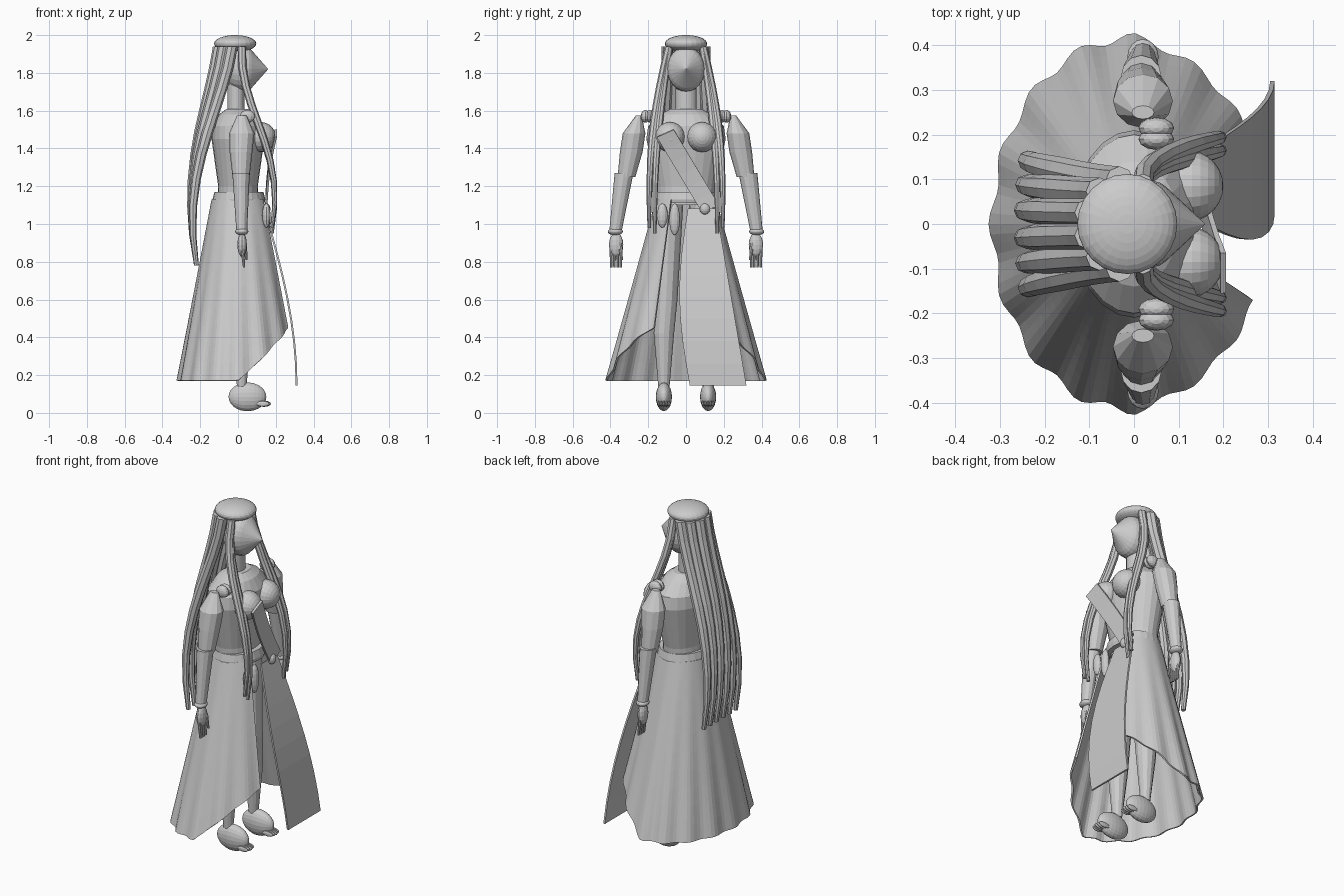
import bpy, bmesh
from math import sin, cos, pi, radians, hypot
from mathutils import Matrix, Vector
from mathutils.geometry import interpolate_bezier

default_cube = bpy.data.objects.get("Cube")
if default_cube:
    bpy.data.objects.remove(default_cube)

material = bpy.data.materials.new("plain_grey")
material.use_nodes = True
grey = (.6, .6, .6, 1)
material.diffuse_color = grey
material.node_tree.nodes["Principled BSDF"].inputs["Base Color"].default_value = grey


def finish(name, bm, thickness=None):
    bmesh.ops.recalc_face_normals(bm, faces=bm.faces)
    mesh = bpy.data.meshes.new(name)
    bm.to_mesh(mesh)
    bm.free()
    mesh.materials.append(material)
    part = bpy.data.objects.new(name, mesh)
    bpy.context.scene.collection.objects.link(part)
    if thickness:
        solidify = part.modifiers.new("thickness", "SOLIDIFY")
        solidify.thickness = thickness
        solidify.offset = 0


def loft(name, rings, sides=12):
    """Skin level elliptical rings, each given as centre, x radius, y radius."""
    bm = bmesh.new()
    loops = []
    for centre, radius_x, radius_y in rings:
        angles = [2 * pi * step / sides for step in range(sides)]
        loops.append([bm.verts.new(Vector(centre) + Vector((radius_x * cos(angle), radius_y * sin(angle), 0)))
                      for angle in angles])
    for upper, lower in zip(loops, loops[1:]):
        for side in range(sides):
            bm.faces.new((upper[side - 1], upper[side], lower[side], lower[side - 1]))
    bm.faces.new(loops[0])
    bm.faces.new(loops[-1])
    finish(name, bm)


def lathe(name, centre_x, rows, sides=24):
    loft(name, [((centre_x, 0, height), depth, width) for height, depth, width in rows], sides)


def ball(name, centre, radii, segments=20, facing_front=False, reshape=None):
    bm = bmesh.new()
    bmesh.ops.create_uvsphere(bm, u_segments=segments, v_segments=segments * 2 // 3, radius=1)
    if facing_front:
        bm.transform(Matrix.Rotation(pi / 2, 4, "Y"))
    bm.transform(Matrix.Diagonal((*radii, 1)))
    if reshape:
        for vert in bm.verts:
            reshape(vert.co)
    bm.transform(Matrix.Translation(centre))
    finish(name, bm)


def sheet(name, surface, columns, rows, thickness):
    """Thin cloth from a function of the two fractions across and down."""
    bm = bmesh.new()
    grid = [[bm.verts.new(surface(column / columns, row / rows)) for column in range(columns + 1)]
            for row in range(rows + 1)]
    for upper, lower in zip(grid, grid[1:]):
        for column in range(columns):
            bm.faces.new((upper[column], upper[column + 1], lower[column + 1], lower[column]))
    finish(name, bm, thickness)


def lock(name, start, start_handle, end_handle, end, thickness):
    """Strand of hair along a curve, thin at the root and pointed at the tip."""
    points = interpolate_bezier(*map(Vector, (start, start_handle, end_handle, end)), 10)
    rings = []
    for index, point in enumerate(points):
        remaining = 1 - index / len(points)
        radius = thickness * min(1, remaining ** .5 * 1.3)
        rings.append((point, radius, radius))
    loft(name, rings, sides=8)


# Head with a face drawn out to a point, cap and neck
def point_face(co):
    if co.x > .045:
        spread = hypot(co.y / .1, co.z / .12)
        co.x = .045 + .095 * max(0, 1 - spread / .9)


ball("head", (.02, 0, 1.82), (.1, .1, .12), segments=24, facing_front=True, reshape=point_face)
ball("cap", (-.015, 0, 1.955), (.112, .112, .045), segments=24)
lathe("neck", -.01, [(1.55, .045, .055), (1.75, .045, .055)])

# Torso and belt
lathe("torso", 0, [(1.1, .11, .15), (1.2, .105, .155), (1.45, .14, .21),
                   (1.52, .135, .2), (1.58, .1, .14), (1.61, .06, .08)])
lathe("belt", .005, [(1.11, .135, .16), (1.13, .14, .165), (1.17, .13, .155)])


# Diagonal chest strap running into the belt
def strap_surface(across, down):
    offset = across - .5
    return (.15 + .05 * (1 - down) ** 2, -.11 + .24 * down + .09 * offset, 1.48 - .4 * down + .04 * offset)


sheet("chest_strap", strap_surface, columns=2, rows=6, thickness=.012)

# Sash ends hanging from the belt
for label, y, length in (("long", -.06, .085), ("middle", -.125, .065), ("short", .1, .03)):
    ball(label + "_sash_end", (.15, y, 1.11 - length), (.022, .028, length), segments=12)

for side, sign in (("left", 1), ("right", -1)):
    # Bust and shoulder knots
    ball(side + "_bust", (.12, sign * .085, 1.46), (.08, .08, .08), facing_front=True)
    for label, y in (("inner", .19), ("outer", .215)):
        ball(f"{side}_{label}_shoulder_knot", (.05, sign * y, 1.57), (.04, .024, .034), segments=12)

    # Sleeves and cuff
    loft(side + "_upper_arm", [((.02, sign * .25, 1.575), .025, .015), ((.02, sign * .275, 1.48), .067, .06),
                               ((.016, sign * .29, 1.38), .06, .06), ((.016, sign * .315, 1.25), .045, .047)])
    loft(side + "_forearm", [((.016, sign * .328, 1.27), .046, .05), ((.02, sign * .375, .95), .028, .032)])
    ball(side + "_cuff", (.02, sign * .374, .96), (.035, .04, .02), segments=16)

    # Hand
    ball(side + "_palm", (.022, sign * .37, .89), (.025, .038, .065), segments=12)
    for finger in range(4):
        y = sign * (.345 + .017 * finger)
        loft(f"{side}_finger_{finger}", [((.023, y, .87), .01, .009), ((.032, y, .77), .006, .006)], sides=8)
    loft(side + "_thumb", [((.035, sign * .35, .9), .012, .012), ((.045, sign * .34, .81), .006, .006)], sides=8)

    # Leg, foot and toes
    loft(side + "_leg", [((0, sign * .085, 1.1), .085, .07), ((.015, sign * .105, .6), .06, .06),
                         ((.015, sign * .117, .42), .055, .054), ((.02, sign * .117, .14), .025, .03)])
    ball(side + "_foot", (.05, sign * .117, .085), (.1, .043, .076), facing_front=True)
    for toe in range(-2, 3):
        ball(f"{side}_toe_{toe + 3}", (.14 - .004 * abs(toe), sign * .117 + toe * .014, .048),
             (.035, .008, .016), segments=9, facing_front=True)

    # Long front locks in pairs
    for label, shift in (("inner", 0), ("outer", .03)):
        lock(f"{side}_{label}_front_lock", (.02, sign * .09, 1.94), (0, sign * (.14 + shift), 1.6),
             (.26, sign * (.17 + shift), 1.4), (.18, sign * (.165 + shift), .95 + shift), thickness=.022)

    # Long back locks fanning from under the cap
    for index in range(3):
        angle = radians(15 + 32 * index)
        root_x, root_y = -.015 - .09 * cos(angle), sign * .1 * sin(angle)
        tip_y = sign * (.032 + .058 * index)
        lock(f"{side}_back_lock_{index}", (root_x, root_y, 1.94), (root_x - .05, root_y, 1.6),
             (-.31, tip_y, 1.3), (-.22, tip_y, .78), thickness=.031)

# Rippled skirt, open in front, with the hem rising towards the opening
opening = radians(30)


def skirt_surface(across, down):
    angle = opening + 2 * (pi - opening) * across
    hem = .17 + .28 * max(0, cos(angle)) / cos(opening)
    height = 1.13 + (hem - 1.13) * down
    flare = (1.13 - height) / .96
    ripple = 1 + .025 * flare * cos(16 * angle)
    depth = .15 + .22 * flare if cos(angle) > 0 else .135 + .178 * flare
    return depth * ripple * cos(angle), (.155 + .258 * flare) * ripple * sin(angle), height


sheet("skirt", skirt_surface, columns=96, rows=10, thickness=.01)


# Front apron panel, widening towards the left and ending in a straight drop
def apron_surface(across, down):
    right_edge = .01 + .01 * down - .05 * sin(pi * down)
    left_edge = .16 + .16 * down
    return .14 + .17 * sin(pi / 2 * down), right_edge + (left_edge - right_edge) * across, 1.08 - .935 * down


sheet("apron_panel", apron_surface, columns=6, rows=8, thickness=.01)
